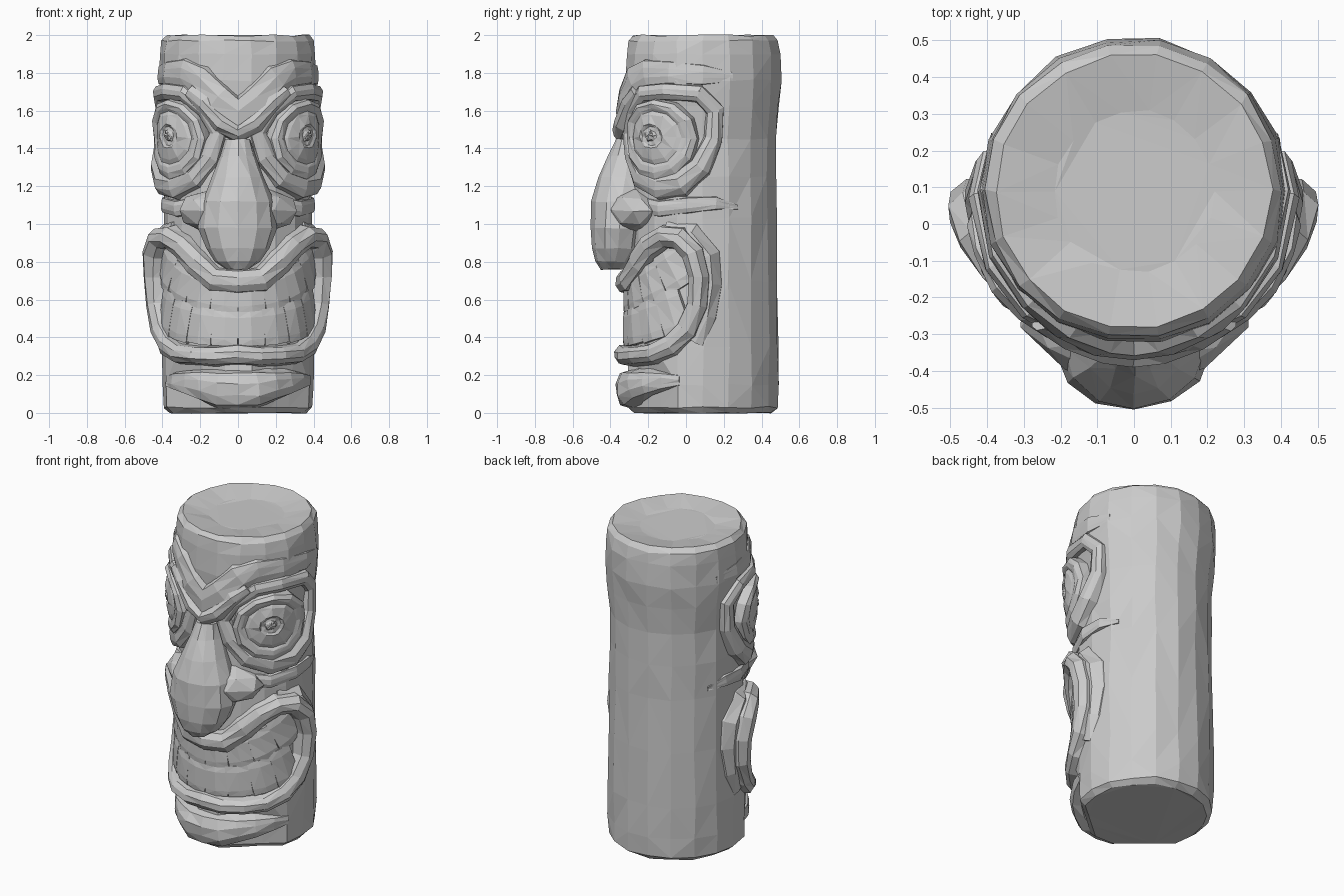
import bpy, bmesh, math, random
from mathutils import Vector, Matrix

random.seed(4)
cube = bpy.data.objects.get("Cube")
if cube:
    bpy.data.objects.remove(cube, do_unlink=True)

wood = bpy.data.materials.new("carved_grey")
wood.use_nodes = True
GREY = (0.6, 0.6, 0.6, 1)
wood.diffuse_color = GREY
wood.node_tree.nodes["Principled BSDF"].inputs["Base Color"].default_value = GREY

AXIS_Y = 0.09
ARC = 0.43  # radius used to unwrap the log surface
LOG = [(0, .365), (.03, .397), (.15, .403), (.35, .402), (.7, .397), (1.03, .393),
       (1.25, .393), (1.45, .388), (1.62, .405), (1.76, .418), (1.9, .412), (1.97, .402), (2, .375)]


def log_radius(z):
    for (z0, r0), (z1, r1) in zip(LOG, LOG[1:]):
        if z <= z1:
            return r0 + (r1 - r0) * max(0, z - z0) / (z1 - z0)
    return LOG[-1][1]


def on_log(s, z, lift):
    """Point at arc length s from the front, height z, raised above the log."""
    a, r = s / ARC, log_radius(z) + lift
    return Vector((r * math.sin(a), AXIS_Y - r * math.cos(a), z))


def finish(name, bm, mirror=False, rough=0.0):
    for v in bm.verts:
        v.co += Vector([random.uniform(-rough, rough) for _ in range(3)])
    bmesh.ops.triangulate(bm, faces=[f for f in bm.faces if len(f.verts) > 3])
    bmesh.ops.recalc_face_normals(bm, faces=bm.faces)
    mesh = bpy.data.meshes.new(name)
    bm.to_mesh(mesh)
    bm.free()
    mesh.materials.append(wood)
    ob = bpy.data.objects.new(name, mesh)
    bpy.context.collection.objects.link(ob)
    if mirror:
        ob.modifiers.new("Mirror", 'MIRROR').use_mirror_merge = False
    return ob


def loft(bm, rings, closed=False):
    rows = [[bm.verts.new(p) for p in ring] for ring in rings]
    n = len(rows[0])
    pairs = list(zip(rows, rows[1:])) + ([(rows[-1], rows[0])] if closed else [])
    for a, b in pairs:
        for i in range(n):
            j = (i + 1) % n
            bm.faces.new((a[i], a[j], b[j], b[i]))
    if not closed:
        bm.faces.new(rows[0])
        bm.faces.new(rows[-1])


def both_sides(half, closed=False):
    """Extend a half path starting on the centre line to the other side."""
    inner = half[1:-1] if closed else half[1:]
    other = [(-a, z, w, b) for a, z, w, b in reversed(inner)]
    return half + other if closed else other + half


ROUNDED = [(-1, None), (-.78, .62), (-.3, 1), (.3, 1), (.78, .62), (1, None)]
FLAT = [(-1, None), (-.97, .8), (-.6, 1), (.6, 1), (.97, .8), (1, None)]
SWELL = [(-1, None), (-.85, .1), (-.3, 1), (.3, 1), (.85, .1), (1, None)]


def ridge(name, path, closed=False, mirror=False, rough=.003, section=ROUNDED):
    """Carved band following (degrees, height, half width, lift) points."""
    flat = [Vector((math.radians(a) * ARC, z)) for a, z, w, b in path]
    rings = []
    n = len(path)
    for i, (a, z, w, b) in enumerate(path):
        prev = flat[i - 1] if closed or i else flat[0]
        nxt = flat[(i + 1) % n] if closed or i < n - 1 else flat[-1]
        t = (nxt - prev).normalized()
        side = Vector((-t.y, t.x))
        ring = []
        for k, h in section:
            q = flat[i] + side * k * w
            ring.append(on_log(q.x, q.y, -.03 if h is None else h * b))
        rings.append(ring)
    bm = bmesh.new()
    loft(bm, rings, closed)
    return finish(name, bm, mirror, rough)


# Log body with a dished top and two hollows carved beside the chin
bm = bmesh.new()
SIDES = 18
rings = []
for z, r in LOG + [(1.975, .22)]:
    ring = []
    for i in range(SIDES):
        a = math.tau * (i + .5) / SIDES
        hollow = .045 if z < .2 and 25 < math.degrees(math.acos(math.cos(a))) < 55 else 0
        ring.append(Vector(((r - hollow) * math.sin(a), AXIS_Y - (r - hollow) * math.cos(a), z)))
    rings.append(ring)
loft(bm, rings)
finish("log_body", bm, rough=.005)

# Forehead band and brow
ridge("forehead_band", both_sides([
    (0, 1.56, .13, .06), (16, 1.65, .11, .05), (30, 1.76, .1, .033), (44, 1.8, .085, .022),
    (65, 1.8, .07, .015), (90, 1.79, .06, .01), (112, 1.78, .03, .003)]))
ridge("brow", both_sides([
    (0, 1.48, .06, .085), (12, 1.53, .06, .078), (25, 1.64, .06, .062), (36, 1.7, .05, .05)]))

# Eye sockets
ridge("eye_socket", [
    (15, 1.48, .055, .045), (22, 1.36, .07, .045), (35, 1.25, .075, .05), (55, 1.2, .08, .055),
    (74, 1.215, .08, .064), (88, 1.3, .07, .067), (98, 1.45, .06, .05), (99, 1.6, .06, .032),
    (87, 1.69, .055, .036), (62, 1.7, .05, .045), (42, 1.69, .05, .05), (25, 1.6, .05, .045)],
    closed=True, mirror=True)

# Eyes: stepped domes laid on the log
bm = bmesh.new()
EYE = [(1.06, -.03), (1, .048), (.88, .064), (.76, .062), (.68, .054), (.58, .064),
       (.3, .076), (.24, .068), (.15, .068), (.11, .08), (.03, .082)]
eye_s, eye_z = math.radians(55) * ARC, 1.45
rings = []
for size, lift in EYE:
    ring = []
    for i in range(12):
        t = math.tau * i / 12
        shift = .02 * (1 - size)
        ring.append(on_log(eye_s - shift + .23 * size * math.cos(t),
                           eye_z + shift + .21 * size * math.sin(t), lift))
    rings.append(ring)
loft(bm, rings)
finish("eye", bm, mirror=True, rough=.004)

# Nose: stacked rings (height, half width, front, back)
bm = bmesh.new()
NOSE = [(1.45, .065, -.37, -.24), (1.36, .095, -.41, -.2), (1.25, .135, -.465, -.18),
        (1.12, .19, -.502, -.18), (.98, .21, -.505, -.2), (.87, .17, -.5, -.22),
        (.8, .12, -.48, -.27), (.76, .06, -.45, -.33)]
rings = []
for z, w, front, back in NOSE:
    mid, deep = (front + back) / 2, (back - front) / 2
    rings.append([Vector((w * math.sin(math.tau * i / 12), mid - deep * math.cos(math.tau * i / 12), z))
                  for i in range(12)])
loft(bm, rings)
finish("nose", bm, rough=.004)

# Nostril wings: one wide form through the nose, sloping back at the sides
bm = bmesh.new()
bmesh.ops.create_icosphere(bm, subdivisions=2, radius=1, matrix=Matrix.Translation((0, -.28, 1.07))
                           @ Matrix.Diagonal((.325, .165, .135, 1)))
for v in bm.verts:
    v.co.y += .5 * v.co.x ** 2
finish("nostril_wings", bm, rough=.004)

# Cheek folds running back from the nostrils
ridge("cheek_fold", [(28, 1.1, .06, .02), (55, 1.08, .05, .025), (80, 1.1, .05, .022),
                     (100, 1.11, .04, .012), (118, 1.09, .015, 0)], mirror=True)

# Cheeks swelling out behind the mouth corners
ridge("cheek_swell", [(60, .96, .06, .02), (80, .93, .09, .05), (91, .82, .11, .05), (93, .68, .1, .04),
                      (90, .52, .09, .03), (82, .38, .07, .01)], mirror=True, section=SWELL)

# Lips: one closed band around the mouth
ridge("lips", both_sides([
    (0, .695, .07, .065), (18, .705, .075, .065), (33, .795, .08, .06), (46, .88, .075, .065),
    (60, .93, .07, .08), (73, .925, .07, .1), (83, .845, .07, .11), (87, .72, .065, .1),
    (86, .57, .065, .085), (78, .44, .065, .068), (66, .36, .065, .055), (50, .315, .06, .055),
    (33, .305, .055, .065), (16, .3, .055, .065), (0, .31, .058, .068)], closed=True), closed=True)

# Teeth: two close rows curving up toward the mouth corners
for row, height, half, rise in (("upper", .615, .085, .15), ("lower", .445, .095, .09)):
    for k in range(4):
        mid = 9.5 + 19 * k
        bend = [rise * ((mid + d) / 68) ** 2 for d in (-9.5, 0, 9.5)]
        wide = half + .03 * (mid / 68) ** 2
        ridge(row + "_tooth", [(mid + d, height + b, wide, lift) for d, b, lift in
                               zip((-9.5, 0, 9.5), bend, (.023, .028, .023))],
              mirror=True, rough=.002, section=FLAT)

# Chin: full in the middle, thinning upward over the hollows
ridge("chin", both_sides([(0, .125, .105, .06), (14, .125, .11, .064), (28, .145, .09, .045),
                          (42, .16, .07, .028), (58, .17, .05, .012), (72, .17, .03, 0)]), rough=.005)
